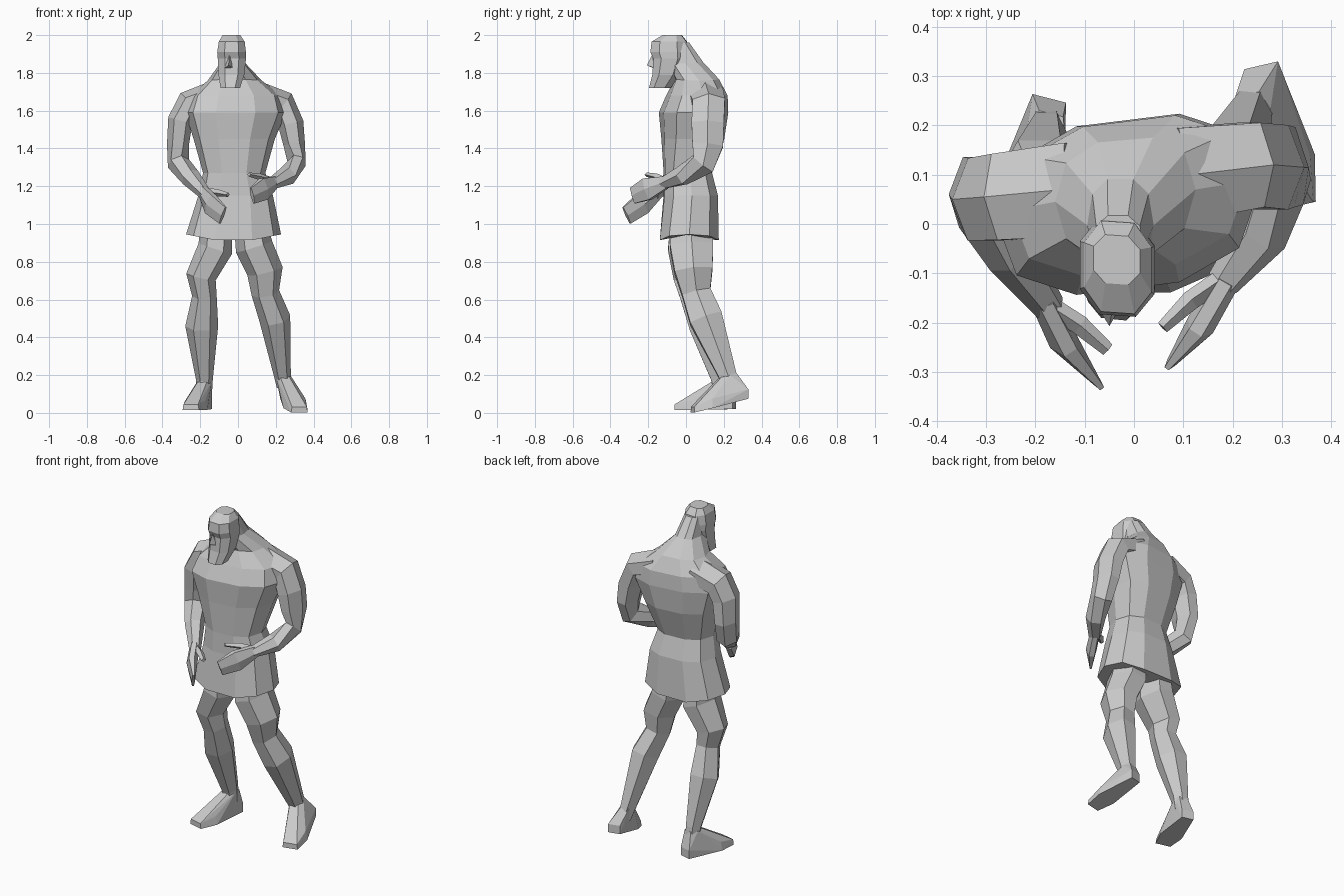
import bpy, bmesh, math
from mathutils import Vector as V


def finish(name, bm):
    bmesh.ops.recalc_face_normals(bm, faces=bm.faces[:])
    me = bpy.data.meshes.new(name)
    bm.to_mesh(me)
    bm.free()
    ob = bpy.data.objects.new(name, me)
    bpy.context.collection.objects.link(ob)
    return ob


def skin(name, rings):
    """Bridge a list of equal point rings and cap both ends."""
    bm = bmesh.new()
    vs = [[bm.verts.new(p) for p in r] for r in rings]
    n = len(vs[0])
    for a, b in zip(vs, vs[1:]):
        for i in range(n):
            j = (i + 1) % n
            bm.faces.new((a[i], a[j], b[j], b[i]))
    bm.faces.new(vs[0][::-1])
    bm.faces.new(vs[-1])
    return finish(name, bm)


def spow(c, p):
    return math.copysign(abs(c) ** p, c)


def stack(name, rows, n, p=0.8, phase=0.0):
    """Horizontal sections: z, x min, x max, y min, y max, yaw degrees, side lift."""
    rings = []
    for z, x0, x1, y0, y1, yaw, lift in rows:
        ring = []
        for i in range(n):
            a = (i + phase) * math.tau / n
            c, s = spow(math.cos(a), p), spow(math.sin(a), p)
            dx = c * (x1 - x0) / 2
            dy = s * (y1 - y0) / 2 + dx * math.tan(math.radians(yaw))
            ring.append(((x0 + x1) / 2 + dx, (y0 + y1) / 2 + dy, z + lift * abs(c)))
        rings.append(ring)
    return skin(name, rings)


def limb(name, rows, ref=(0, 1, 0), n=6):
    """Sections square to a path: x, y, z, half width, half depth."""
    pts = [V(r[:3]) for r in rows]
    rings = []
    for k, r in enumerate(rows):
        t = (pts[min(k + 1, len(pts) - 1)] - pts[max(k - 1, 0)]).normalized()
        u = V(ref).cross(t).normalized()
        v = t.cross(u)
        rings.append([pts[k] + u * math.cos(a) * r[3] + v * math.sin(a) * r[4] * 1.1
                      for a in (i * math.tau / n for i in range(n))])
    return skin(name, rings)


def hull(name, pts):
    bm = bmesh.new()
    for p in pts:
        bm.verts.new(p)
    res = bmesh.ops.convex_hull(bm, input=bm.verts[:])
    junk = {v for v in res["geom_interior"] if isinstance(v, bmesh.types.BMVert)}
    bmesh.ops.delete(bm, geom=list(junk), context='VERTS')
    return finish(name, bm)


def foot(name, ankle, heel, toe):
    A, H, T = V(ankle), V(heel), V(toe)
    d = (T - H).normalized()
    s = V((d.y, -d.x, 0)).normalized()
    up = V((0, 0, 1))
    pts = []
    for base, w in ((H, .035), (H + up * .05, .035), (H.lerp(T, .68), .065),
                    (H.lerp(T, .68) + up * .05, .055), (T, .045), (T + up * .03, .04),
                    (A + d * .045, .025), (A - d * .04, .025), (A, .04)):
        pts += [base + s * w, base - s * w]
    return hull(name, pts)


# Torso and flared tunic, up into the forward-leaning neck
stack("tunic_torso", [
    (0.895, -.275, .228, -.145, .18, 0, .05),
    (1.15, -.21, .185, -.122, .172, 2, 0),
    (1.27, -.185, .145, -.12, .14, 3, 0),
    (1.45, -.235, .195, -.128, .20, 6, 0),
    (1.59, -.28, .255, -.138, .218, 7, 0),
    (1.68, -.25, .23, -.10, .215, 7, 0),
    (1.77, -.16, .125, -.06, .175, 5, -.01),
    (1.86, -.095, .04, -.10, .095, 0, -.01),
    (1.96, -.085, .02, -.12, .02, 0, 0)], 10)

# Head with square beard
stack("head_and_beard", [
    (1.72, -.096, .014, -.197, -.075, -6, 0),
    (1.79, -.108, .038, -.180, -.02, -5, 0),
    (1.875, -.112, .047, -.176, .012, -4, 0),
    (1.91, -.115, .047, -.192, .015, -4, 0),
    (1.965, -.106, .040, -.186, .01, -4, 0),
    (2.0, -.085, .015, -.125, -.02, -4, 0)], 8, .8, .5)
hull("nose", [(-.045, -.18, 1.895), (-.05, -.207, 1.84), (-.072, -.172, 1.825),
              (-.025, -.165, 1.825), (-.048, -.15, 1.89)])

# Arms from sloping shoulders, bent forward in front of the waist
limb("right_arm", [
    (-.12, .07, 1.685, .075, .10), (-.262, .055, 1.635, .072, .092),
    (-.305, .05, 1.55, .066, .088), (-.318, .06, 1.42, .058, .08),
    (-.315, .045, 1.32, .06, .065), (-.25, -.06, 1.245, .053, .05),
    (-.17, -.17, 1.155, .032, .03)])
limb("left_arm", [
    (.09, .10, 1.685, .075, .10), (.238, .12, 1.635, .072, .09),
    (.28, .115, 1.53, .068, .09), (.298, .115, 1.42, .057, .086),
    (.31, .09, 1.32, .05, .068), (.26, -.02, 1.255, .053, .05),
    (.18, -.12, 1.215, .032, .032)])

# Hands: flat palms held on edge, with thumbs
UP = (0, 0, 1)
limb("right_palm", [(-.185, -.15, 1.17, .028, .035), (-.145, -.235, 1.105, .03, .06),
                    (-.08, -.315, 1.045, .01, .052)], UP)
limb("right_thumb", [(-.18, -.16, 1.17, .02, .02), (-.11, -.205, 1.165, .02, .018),
                     (-.053, -.255, 1.155, .014, .01)], UP, 4)
limb("left_palm", [(.19, -.11, 1.22, .028, .035), (.135, -.205, 1.185, .03, .062),
                   (.075, -.282, 1.15, .01, .046)], UP)
limb("left_thumb", [(.18, -.11, 1.225, .02, .02), (.115, -.155, 1.25, .02, .016),
                    (.058, -.21, 1.262, .013, .01)], UP, 4)

# Legs
limb("right_leg", [
    (-.115, .02, .98, .085, .11), (-.12, .02, .87, .093, .12),
    (-.196, .025, .72, .08, .095), (-.178, .04, .62, .065, .075),
    (-.192, .095, .46, .087, .082), (-.178, .18, .18, .045, .048),
    (-.178, .19, .10, .04, .045)])
limb("left_leg", [
    (.07, .03, .98, .09, .11), (.085, .03, .88, .10, .12),
    (.143, .04, .75, .096, .105), (.145, .055, .635, .074, .08),
    (.195, .105, .50, .083, .092), (.235, .22, .20, .045, .05),
    (.245, .24, .14, .04, .045)])

# Feet, the left heel raised
foot("right_foot", (-.178, .185, .165), (-.172, .255, .02), (-.25, -.05, .015))
foot("left_foot", (.238, .225, .20), (.258, .322, .075), (.325, .035, .002))
